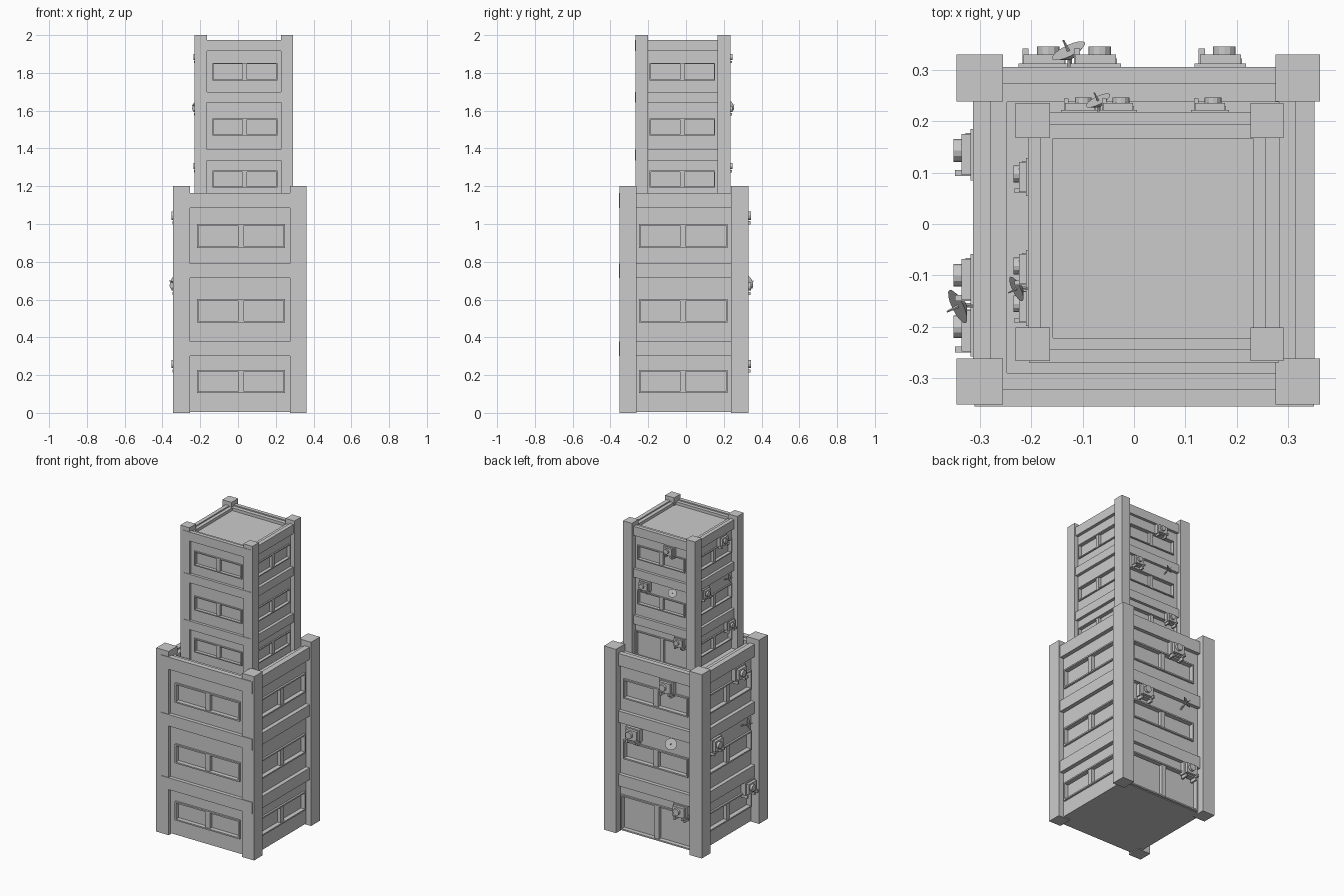
import bpy, bmesh
from mathutils import Matrix, Vector

if "Cube" in bpy.data.objects:
    bpy.data.objects.remove(bpy.data.objects["Cube"])

# Each side maps (along, outward, up) to x, y, z
SIDES = {
    'front': lambda u, d, z: Vector((u, -d, z)),
    'right': lambda u, d, z: Vector((d, u, z)),
    'back': lambda u, d, z: Vector((u, d, z)),
    'left': lambda u, d, z: Vector((-d, u, z)),
}
# side: wall face, beam face, beam span, window span
SPEC = {
    'front': (.331, .355, (-.31, .35), (-.217, .25)),
    'right': (.324, .351, (-.265, .24), (-.25, .22)),
    'back': (.282, .306, (-.26, .28), (-.217, .25)),
    'left': (.288, .313, (-.265, .24), (-.25, .22)),
}
WINDOWS = [(.105, .227), (.478, .602), (.873, 1.0)]
BEAMS = [(.30, .377), (.715, .79), (1.085, 1.165)]


def box(bm, a, b):
    lo = Vector([min(p) for p in zip(a, b)])
    hi = Vector([max(p) for p in zip(a, b)])
    m = Matrix.Translation((lo + hi) / 2) @ Matrix.Diagonal((*(hi - lo), 1))
    bmesh.ops.create_cube(bm, size=1, matrix=m)


def rod(bm, a, b, r1, r2, n=12):
    v = b - a
    m = Matrix.Translation((a + b) / 2) @ v.to_track_quat('Z', 'Y').to_matrix().to_4x4()
    bmesh.ops.create_cone(bm, cap_ends=True, segments=n, radius1=r1, radius2=r2,
                          depth=v.length, matrix=m)


def finish(bm, name, matrix):
    bm.transform(matrix)
    bmesh.ops.recalc_face_normals(bm, faces=bm.faces)
    me = bpy.data.meshes.new(name)
    bm.to_mesh(me)
    bm.free()
    bpy.context.collection.objects.link(bpy.data.objects.new(name, me))


def tower(prefix, matrix):
    # core block whose faces are the panes and whose top is the roof
    bm = bmesh.new()
    box(bm, (-.27, -.315, .006), (.307, .265, 1.13))
    finish(bm, prefix + '_core_and_roof', matrix)

    # corner posts
    bm = bmesh.new()
    for x in ((-.345, -.255), (.275, .362)):
        for y in ((-.351, -.262), (.238, .33)):
            box(bm, (x[0], y[0], 0), (x[1], y[1], 1.2))
    finish(bm, prefix + '_corner_posts', matrix)

    walls, beams, frames = bmesh.new(), bmesh.new(), bmesh.new()
    for side, (wall, beam, span, win) in SPEC.items():
        P = SIDES[side]

        def slab(bm, u0, u1, d0, d1, z0, z1):
            box(bm, P(u0, d0, z0), P(u1, d1, z1))

        inner = {'front': .29, 'right': .282, 'back': .237, 'left': .247}[side]
        e0, e1 = (-.27, .29) if side in ('front', 'back') else (-.30, .25)
        pane = wall - .017
        z = .006
        for i, (w0, w1) in enumerate(WINDOWS):
            a, b = win
            t = .009
            mid = (a + b) / 2
            if side == 'back' and i == 0:       # double door
                w0, w1, a, b = .01, .24, -.248, .268
                mid = .01
            # wall around the openings
            slab(walls, e0, e1, inner, wall, z, w0)
            slab(walls, e0, a, pane - .01, wall, w0, w1)
            slab(walls, b, e1, pane - .01, wall, w0, w1)
            z = w1
            # window surround and middle bar
            f = wall + .012
            slab(frames, a, b, pane - .01, f, w0, w0 + t)
            slab(frames, a, b, pane - .01, f, w1 - t, w1)
            slab(frames, a, a + t, pane - .01, f, w0 + t, w1 - t)
            slab(frames, b - t, b, pane - .01, f, w0 + t, w1 - t)
            slab(frames, mid - .016, mid + .016, pane - .01, wall + .006, w0 + t, w1 - t)
        slab(walls, e0, e1, inner, wall, z, 1.155)
        for z0, z1 in BEAMS:
            slab(beams, *span, wall - .01, beam, z0, z1)
    finish(walls, prefix + '_walls', matrix)
    finish(beams, prefix + '_floor_beams', matrix)
    finish(frames, prefix + '_window_frames', matrix)

    # air conditioners and dishes on the back and left
    units, dishes = bmesh.new(), bmesh.new()
    for side, shift in (('back', 0), ('left', -.033)):
        P = SIDES[side]
        wall = SPEC[side][0]
        for u, z in ((-.175, .255), (.168, .665), (-.075, 1.04)):
            u += shift
            box(units, P(u - .05, wall - .005, z - .04), P(u + .05, wall + .03, z + .042))
            box(units, P(u - .04, wall + .03, z - .032), P(u + .04, wall + .048, z + .034))
            rod(units, P(u + .008, wall + .045, z + .004), P(u + .008, wall + .063, z + .004), .022, .022)
            box(units, P(u - .042, wall + .03, z - .042), P(u - .03, wall + .06, z - .025))
            box(units, P(u - .042, wall - .005, z - .06), P(u - .03, wall + .04, z - .04))
            box(units, P(u + .03, wall - .005, z - .06), P(u + .042, wall + .04, z - .04))
        u, z = -.125 + shift, .69
        c = P(u, wall + .05, z)
        n = P(-.42, .85, .3).normalized()
        rod(dishes, P(u, wall - .005, z - .025), c, .005, .005, 6)      # arm
        rod(dishes, c - n * .008, c + n * .006, .012, .036, 16)         # bowl
        rod(dishes, c, c + n * .03, .004, .002, 6)                      # feed
    finish(units, prefix + '_air_conditioners', matrix)
    finish(dishes, prefix + '_dishes', matrix)


tower('lower_tower', Matrix.Identity(4))
# upper tower is the same block, smaller and sunk into the roof
tower('upper_tower', Matrix.Translation((.024, -.008, 1.1156)) @ Matrix.Scale(.737, 4))
